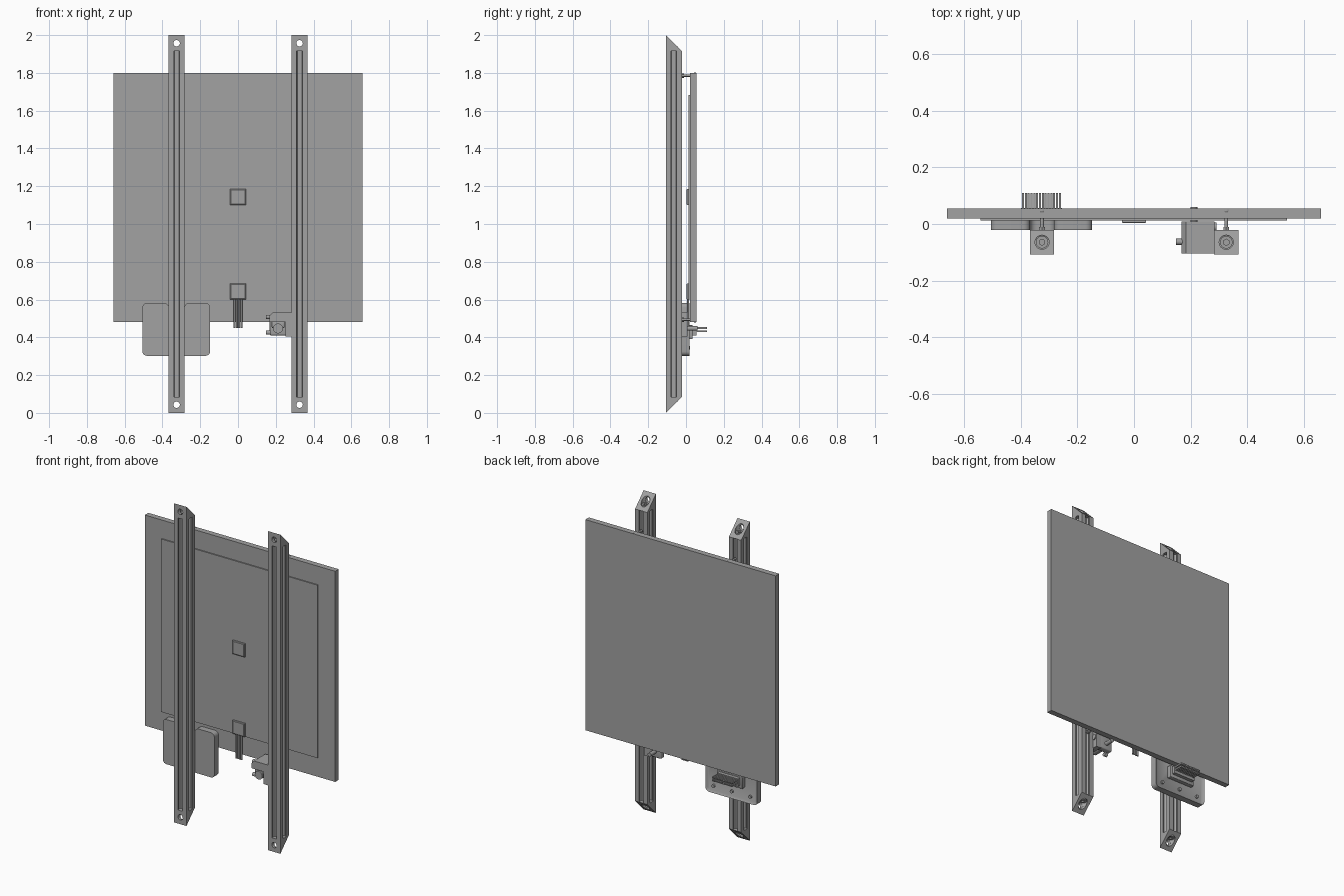
import bpy, bmesh, math
from mathutils import Vector, Matrix

if "Cube" in bpy.data.objects:
    bpy.data.objects.remove(bpy.data.objects["Cube"])

gray = bpy.data.materials.new("aluminium_gray")
gray.diffuse_color = (0.36, 0.36, 0.36, 1)
gray.use_nodes = True
gray.node_tree.nodes["Principled BSDF"].inputs["Base Color"].default_value = gray.diffuse_color


def finish(name, bm, smooth=False):
    bmesh.ops.recalc_face_normals(bm, faces=bm.faces)
    me = bpy.data.meshes.new(name)
    bm.to_mesh(me)
    bm.free()
    me.materials.append(gray)
    ob = bpy.data.objects.new(name, me)
    bpy.context.collection.objects.link(ob)
    if smooth:
        bpy.context.view_layer.objects.active = ob
        bpy.ops.object.select_all(action='DESELECT')
        ob.select_set(True)
        bpy.ops.object.shade_smooth_by_angle(angle=math.radians(35))
    return ob


def prism(name, pts, axis, a, b, round_by=0, inset=None):
    """Extrude a 2D outline along an axis from a to b, optionally rounding its corners."""
    place = {'X': lambda p, t: (t, p[0], p[1]),
             'Y': lambda p, t: (p[0], t, p[1]),
             'Z': lambda p, t: (p[0], p[1], t)}[axis]
    k = 'XYZ'.index(axis)
    bm = bmesh.new()
    face = bm.faces.new([bm.verts.new(place(p, a)) for p in pts])
    ext = bmesh.ops.extrude_face_region(bm, geom=[face])
    verts = [g for g in ext['geom'] if isinstance(g, bmesh.types.BMVert)]
    shift = Vector((0, 0, 0))
    shift[k] = b - a
    bmesh.ops.translate(bm, verts=verts, vec=shift)
    if round_by:
        edges = [e for e in bm.edges if abs(e.verts[0].co[k] - e.verts[1].co[k]) > 1e-6]
        bmesh.ops.bevel(bm, geom=edges, offset=round_by, segments=5, profile=0.5, affect='EDGES')
    if inset:
        bmesh.ops.recalc_face_normals(bm, faces=bm.faces)
        cap = [f for f in bm.faces if f.normal[k] * (b - a) > 0.9 * abs(b - a)
               and abs(f.calc_center_median()[k] - b) < 1e-5]
        bmesh.ops.inset_region(bm, faces=cap, thickness=inset[0])
        bmesh.ops.translate(bm, verts=list({v for f in cap for v in f.verts}),
                            vec=-shift.normalized() * inset[1])
    return finish(name, bm, round_by > 0)


def box(name, x0, x1, y0, y1, z0, z1, bevel=0):
    bm = bmesh.new()
    bmesh.ops.create_cube(bm, size=1)
    for v in bm.verts:
        v.co = Vector((x0 if v.co.x < 0 else x1, y0 if v.co.y < 0 else y1, z0 if v.co.z < 0 else z1))
    if bevel:
        bmesh.ops.bevel(bm, geom=bm.edges[:], offset=bevel, segments=3, profile=0.5, affect='EDGES')
    return finish(name, bm, bevel > 0)


def rod(name, axis, center, r1, length, r2=None, sides=24):
    """Cylinder or cone centred on a point; r1 is at the low end of the axis."""
    bm = bmesh.new()
    rot = {'X': Matrix.Rotation(math.pi / 2, 4, 'Y'),
           'Y': Matrix.Rotation(-math.pi / 2, 4, 'X'), 'Z': Matrix()}[axis]
    bmesh.ops.create_cone(bm, cap_ends=True, segments=sides, radius1=r1,
                          radius2=r1 if r2 is None else r2, depth=length,
                          matrix=Matrix.Translation(center) @ rot)
    return finish(name, bm, sides > 8)


def cut(ob, cutter):
    mod = ob.modifiers.new("cut", 'BOOLEAN')
    mod.operation = 'DIFFERENCE'
    mod.solver = 'EXACT'
    mod.object = cutter
    cutter.hide_render = True
    cutter.hide_viewport = True


# slotted rails with mitred end blocks
H, YC = 0.0425, -0.0645
side = [(H, -H), (H, -.015), (.034, -.015), (.034, -.024), (.029, -.024), (.017, -.012),
        (.017, .012), (.029, .024), (.034, .024), (.034, .015), (H, .015)]
for label, xc in (("left", -0.325), ("right", 0.326)):
    outline = []
    for q in range(4):
        c, s = round(math.cos(q * math.pi / 2)), round(math.sin(q * math.pi / 2))
        outline += [(xc + c * u - s * v, YC + s * u + c * v) for u, v in side]
    prism(label + "_rail", outline, 'Z', 0.085, 1.915)

    for end, zf, zt in (("top", 1.915, 2.0), ("bottom", 0.085, 0.0)):
        d = 1 if zt > zf else -1
        wedge = prism(f"{label}_rail_{end}_block",
                      [(YC - H, zf), (YC + H, zf), (YC - H, zt)], 'X', xc - H, xc + H)
        cut(wedge, rod("hole_cutter", 'Y', (xc, YC, zf + d * .042), .017, .2))
        cut(wedge, rod("bore_cutter", 'Z', (xc, YC, zf + d * .06), .025, .1))
        head = rod(f"{label}_rail_{end}_screw", 'Z', (xc, YC, zf + d * .015), .022, .02)
        cut(head, rod("hex_cutter", 'Z', (xc, YC, zf + d * .025), .011, .02, sides=6))

    # countersunk screws holding the plate to the rail
    for end, z in (("upper", 1.786), ("lower", 0.494)):
        rod(f"{label}_{end}_plate_screw_shank", 'Y', (xc, .007, z), .0065, .07)
        rod(f"{label}_{end}_plate_screw_cone", 'Y', (xc, .038, z), .0065, .014, .016)
        rod(f"{label}_{end}_plate_screw_head", 'Y', (xc, .0485, z), .016, .007)
        rod(f"{label}_{end}_plate_nut", 'Y', (xc, -.016, z), .012, .012, sides=6)

# plate, heating mat and mat pads
box("bed_plate", -.66, .66, .02, .055, .48, 1.80)
box("heating_mat", -.543, .541, .013, .021, .60, 1.684)
for label, z in (("middle", 1.143), ("lower", .643)):
    prism(label + "_mat_pad", [(-.042, z - .042), (.042, z - .042), (.042, z + .042), (-.042, z + .042)],
          'Y', .014, .006, inset=(.006, -.003))
for i in range(4):
    rod(f"mat_wire_{i + 1}", 'Z', (-.018 + i * .012, .011, .53), .0055, .16, sides=12)

# notched control housing behind the left rail
notched = [(-.506, .302), (-.148, .302), (-.148, .582), (-.283, .582), (-.283, .488),
           (-.367, .488), (-.367, .582), (-.506, .582)]
prism("control_housing", notched, 'Y', -.022, .018, round_by=.024, inset=(.014, .008))
box("housing_connector", -.415, -.24, .008, .035, .39, .465, .004)
box("connector_shroud", -.40, -.255, .03, .056, .41, .458)
for i in range(14):
    for row, z in enumerate((.432, .450)):
        x = -.392 + i * .01
        box(f"connector_pin_{row + 1}_{i + 1}", x - .0035, x + .0035, .05, .11, z - .005, z + .005)
for x in (-.455, -.20, -.327):
    rod("housing_screw", 'Y', (x, .014, .345), .010, .012)

# sensor body beside the right rail
prism("sensor_body", [(.168, .482), (.168, .515), (.183, .532), (.285, .532), (.285, .405),
                      (.252, .405), (.252, .482)], 'Y', -.105, .008)
box("sensor_back", .168, .27, -.03, .008, .41, .49, .008)
box("sensor_clip", .178, .246, -.09, -.02, .45, .485, .006)
rod("sensor_barrel", 'Y', (.212, -.055, .447), .026, .09)
rod("sensor_tip", 'Y', (.212, .03, .447), .012, .06)
for z in (.425, .508):
    rod("sensor_side_screw", 'X', (.160, -.063, z), .011, .022)
rod("sensor_mount_screw", 'X', (.284, -.01, .47), .016, .014)
rod("sensor_mount_pin", 'X', (.285, -.065, .47), .010, .03)
